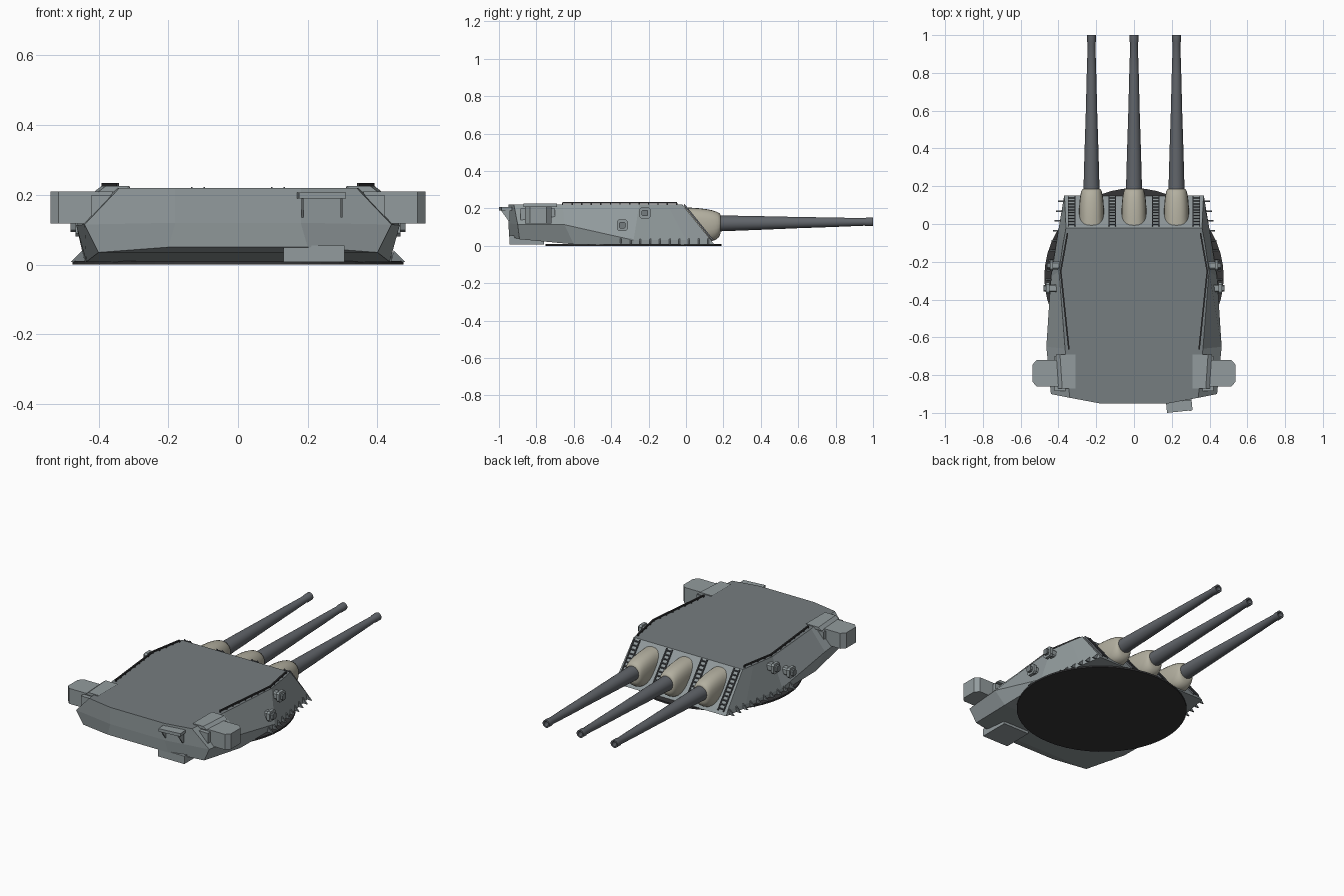
import bpy, bmesh, math
from mathutils import Vector, Matrix

if "Cube" in bpy.data.objects:
    bpy.data.objects.remove(bpy.data.objects["Cube"])


def material(name, rgb):
    m = bpy.data.materials.new(name)
    m.diffuse_color = (*rgb, 1)
    m.use_nodes = True
    m.node_tree.nodes["Principled BSDF"].inputs["Base Color"].default_value = m.diffuse_color
    return m


HULL = material("hull_grey", (0.29, 0.33, 0.34))
ROOF = material("roof_grey", (0.18, 0.205, 0.215))
GUN = material("gun_grey", (0.12, 0.13, 0.145))
CANVAS = material("canvas", (0.45, 0.43, 0.35))
DARK = material("dark", (0.035, 0.035, 0.037))


def make(name, verts, faces, mats, smooth=None):
    me = bpy.data.meshes.new(name)
    me.from_pydata([tuple(v) for v in verts], [], faces)
    bm = bmesh.new()
    bm.from_mesh(me)
    bmesh.ops.recalc_face_normals(bm, faces=bm.faces)
    bm.to_mesh(me)
    bm.free()
    for m in mats:
        me.materials.append(m)
    ob = bpy.data.objects.new(name, me)
    bpy.context.collection.objects.link(ob)
    if smooth:
        bpy.ops.object.select_all(action='DESELECT')
        ob.select_set(True)
        bpy.context.view_layer.objects.active = ob
        bpy.ops.object.shade_smooth_by_angle(angle=math.radians(smooth))
    return ob


def loft(name, rings, mat, smooth=None, caps=True):
    n = len(rings[0])
    verts = [v for r in rings for v in r]
    faces = [(k*n+i, k*n+(i+1) % n, (k+1)*n+(i+1) % n, (k+1)*n+i)
             for k in range(len(rings)-1) for i in range(n)]
    if caps:
        faces += [tuple(range(n)), tuple(range(len(verts)-n, len(verts)))]
    return make(name, verts, faces, [mat], smooth)


def box(name, lo, hi, mat=HULL, rot=None, pivot=(0, 0, 0)):
    ring = [[(lo[0], lo[1], z), (hi[0], lo[1], z), (hi[0], hi[1], z), (lo[0], hi[1], z)]
            for z in (lo[2], hi[2])]
    ob = loft(name, ring, mat)
    if rot:
        ob.data.transform(Matrix.Translation(pivot) @ rot)
    return ob


def bar(name, a, b, w, h, mat):
    """Square bar from a to b."""
    a, b = Vector(a), Vector(b)
    d = (b - a).normalized()
    s = d.cross(Vector((0, 0, 1)))
    s = s.normalized() if s.length > 0.01 else Vector((1, 0, 0))
    u = s.cross(d)
    rings = [[p + s*w/2*i + u*h/2*j for i, j in ((-1, -1), (1, -1), (1, 1), (-1, 1))]
             for p in (a, b)]
    return loft(name, rings, mat)


# Armoured gunhouse: roof, knuckle and bottom outlines of the right half
roof = [(.36, -.02, .22), (.375, -.1, .22), (.397, -.25, .22), (.365, -.66, .22), (.34, -.92, .22), (.18, -.95, .22)]
knuckle = [(.367, .13, .035), (.395, 0, .03), (.44, -.28, .03), (.464, -.65, .113), (.44, -.90, .115), (.18, -.95, .12)]
bottom = [(.37, .15, .008), (.395, 0, .008), (.44, -.28, .008), (.435, -.6, .008), (.40, -.89, .035), (.2, -.945, .05)]
verts = []
for half in (roof, knuckle, bottom):
    verts += half + [(-x, y, z) for x, y, z in reversed(half)]
faces = [(k*12+i, k*12+(i+1) % 12, k*12+12+(i+1) % 12, k*12+12+i) for k in (0, 1) for i in range(12)]
faces += [(b+i, b+i+1, b+10-i, b+11-i) for b in (24, 0) for i in range(5)]
hull = make("gunhouse", verts, faces, [HULL, ROOF])
for p in hull.data.polygons[-5:]:
    p.material_index = 1

# Round base plate
loft("base_plate", [[(.475*math.cos(t*math.tau/48), -.28+.47*math.sin(t*math.tau/48), z)
                     for t in range(48)] for z in (0, .01)], DARK)

# Guns with canvas blast bags, set on the sloping front plate
slope = Vector((0, .17, -.21)).normalized()
N = 24


def circle(x, y, z, r):
    return [Vector((x + r*math.cos(i*math.tau/N), y, z - r*math.sin(i*math.tau/N))) for i in range(N)]


def squircle(i):
    c, s = math.cos(i*math.tau/N), math.sin(i*math.tau/N)
    return math.copysign(abs(c)**.8, c), math.copysign(abs(s)**.8, s)


for gx in (-.225, 0, .225):
    foot = []
    for i in range(N):
        c, s = squircle(i)
        foot.append(Vector((gx + .066*c, .06, .115)) + slope*.115*s)
    end = circle(gx, .185, .119, .045)
    rings = []
    for k in range(8):
        a = k/7*math.pi/2
        rings.append([Vector((p.x*math.cos(a) + q.x*(1-math.cos(a)),
                              p.y + (q.y-p.y)*math.sin(a),
                              p.z*math.cos(a) + q.z*(1-math.cos(a)))) for p, q in zip(foot, end)])
    loft("blast_bag", rings, CANVAS, 50)
    profile = [(.12, .044), (.2, .042), (.38, .037), (.6, .030), (.8, .025), (.955, .020),
               (.965, .023), (1.0, .023), (1.0, .014), (.96, .014)]
    loft("gun_barrel", [circle(gx, y, .118 + .01*y, r) for y, r in profile], GUN, 35)
    loft("gun_bore", [circle(gx, y, .128, .0138) for y in (.963, .968)], DARK)

# Ladders on the front plate
normal = Vector((0, .21, .17)).normalized()
top, low = Vector((0, -.015, .216)), Vector((0, .14, .024))
for lx in (-.33, -.115, .115, .33):
    for dx in (-.018, .018):
        off = Vector((lx+dx, 0, 0)) + normal*.006
        bar("ladder_rail", top+off, low+off, .005, .009, GUN)
    for k in range(10):
        c = top.lerp(low, (k+.5)/10) + normal*.007
        bar("ladder_rung", c + Vector((lx-.018, 0, 0)), c + Vector((lx+.018, 0, 0)), .006, .006, GUN)

for s in (-1, 1):
    # Rangefinder ears with chamfered ends and roof fairings
    ear = [(.36, -.72), (.515, -.72), (.538, -.745), (.538, -.835), (.515, -.86), (.36, -.86)]
    loft("rangefinder_ear", [[(s*x, y, z) for x, y in ear] for z in (.118, .21)], HULL)
    fair = [(.31, -.69), (.392, -.69), (.38, -.87), (.31, -.87)]
    loft("ear_fairing", [[(s*(x+d), y, z) for x, y in fair] for z, d in ((.208, .022), (.225, 0))], HULL)
    box("ear_root", (min(s*.34, s*.42), -.885, .12), (max(s*.34, s*.42), -.7, .2))

    # Roof grab rails
    path = [(s*.352, -.05, .23), (s*.388, -.25, .23), (s*.345, -.66, .23)]
    for a, b, n in ((path[0], path[1], 4), (path[1], path[2], 8)):
        bar("roof_rail", a, b, .008, .008, DARK)
        for k in range(n+1):
            p = Vector(a).lerp(Vector(b), k/n)
            bar("rail_post", (p.x, p.y, .218), p, .007, .007, DARK)

    # Side sight hoods
    for x, y, z in ((.43, -.34, .11), (.41, -.22, .175)):
        for name, x0, x1, r, mat in (("sight_hood", -.03, .034, .021, HULL),
                                     ("sight_frame", .018, .036, .03, HULL),
                                     ("sight_cap", .03, .05, .017, ROOF)):
            c = r*.35
            oct_ = [(-r, -r+c), (-r+c, -r), (r-c, -r), (r, -r+c), (r, r-c), (r-c, r), (-r+c, r), (-r, r-c)]
            loft(name, [[(s*(x+d), y+u, z+v) for u, v in oct_] for d in (x0, x1)], mat)

    # Gussets along the lower side edge
    for k in range(10):
        y = .12 - k*.052
        x = .37 + (.15-y)*.167 if y > 0 else .395 - y*.16
        tri = [(x-.012, .008), (x+.028, .008), (x-.004, .04)]
        loft("edge_gusset", [[(s*px, y+d, pz) for px, pz in tri] for d in (-.004, .004)], ROOF)

# Rear platform on brackets, and lower rear box
turn = Matrix.Rotation(math.radians(6), 4, 'Z')
box("rear_platform", (-.068, -.025, -.009), (.068, .03, .009), HULL, turn, (.24, -.968, .198))
for bx in (.185, .297):
    tri = [(-.94, .19), (-.99, .19), (-.95, .135), (-.94, .135)]
    loft("platform_bracket", [[(bx+d, y, z) for y, z in tri] for d in (-.003, .003)], HULL)
box("rear_lower_box", (.13, -.943, .008), (.305, -.76, .055))
